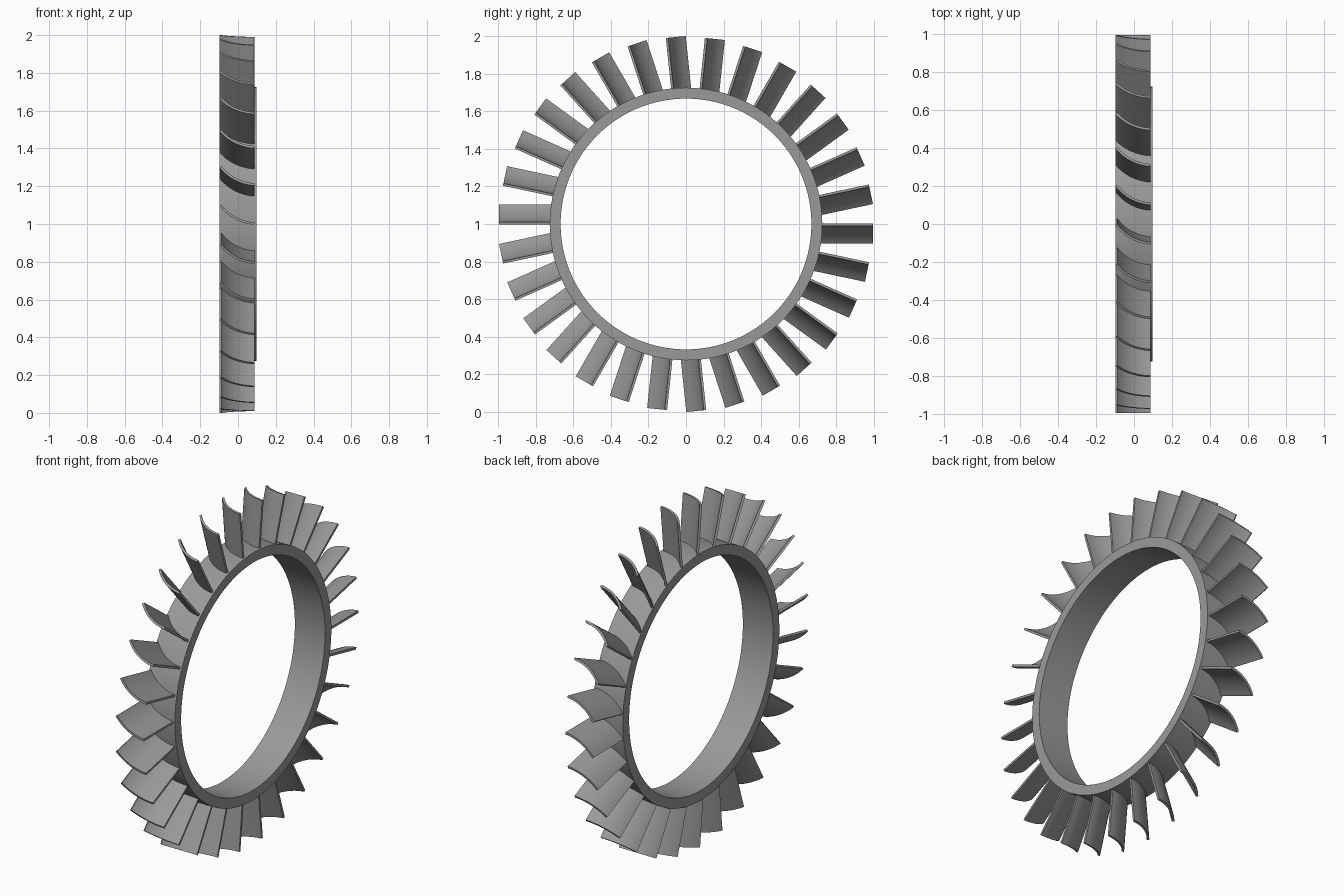
import bpy, bmesh, math

if "Cube" in bpy.data.objects:
    bpy.data.objects.remove(bpy.data.objects["Cube"])

CENTRE_Z = 1.0
BLADES = 30
RING_SIDES = 128

grey = bpy.data.materials.new("metal grey")
grey.diffuse_color = (0.32, 0.32, 0.32, 1)
grey.use_nodes = True
grey.node_tree.nodes["Principled BSDF"].inputs["Base Color"].default_value = grey.diffuse_color


def finish(bm, name):
    """Turn a bmesh into a smooth-shaded mesh with sharp edges kept."""
    bmesh.ops.recalc_face_normals(bm, faces=bm.faces)
    mesh = bpy.data.meshes.new(name)
    bm.to_mesh(mesh)
    bm.free()
    mesh.materials.append(grey)
    obj = bpy.data.objects.new(name, mesh)
    bpy.context.collection.objects.link(obj)
    obj.location.z = CENTRE_Z
    bpy.ops.object.select_all(action='DESELECT')
    obj.select_set(True)
    bpy.context.view_layer.objects.active = obj
    bpy.ops.object.shade_smooth_by_angle(angle=math.radians(30))
    return obj


# Hub ring: rectangular section revolved around the x axis
bm = bmesh.new()
section = [(-0.098, 0.667), (0.098, 0.667), (0.098, 0.725), (-0.098, 0.725)]
loops = []
for i in range(RING_SIDES):
    a = math.tau * i / RING_SIDES
    loops.append([bm.verts.new((x, r * math.cos(a), r * math.sin(a))) for x, r in section])
for i in range(RING_SIDES):
    p, q = loops[i], loops[(i + 1) % RING_SIDES]
    for k in range(4):
        n = (k + 1) % 4
        bm.faces.new((p[k], p[n], q[n], q[k]))
finish(bm, "hub_ring")

# Blade: thin curved section extruded outwards along -y
STEPS = 14
ROOT, TIP = 0.70, 0.995
angles = [math.radians(53 + (3.5 - 53) * i / STEPS) for i in range(STEPS + 1)]


def arc(radius, angs):
    return [(0.101 - radius * math.sin(a), 0.245 - radius * math.cos(a)) for a in angs]


outline = arc(0.249, angles) + arc(0.236, reversed(angles))
bm = bmesh.new()
base = bm.faces.new([bm.verts.new((x, -ROOT, z)) for x, z in outline])
out = bmesh.ops.extrude_face_region(bm, geom=[base], use_keep_orig=True)
tip_verts = [g for g in out["geom"] if isinstance(g, bmesh.types.BMVert)]
bmesh.ops.translate(bm, verts=tip_verts, vec=(0, ROOT - TIP, 0))
blade = finish(bm, "blade")

# Repeat the blade evenly around the ring
for i in range(1, BLADES):
    copy = blade.copy()
    copy.name = f"blade_{i + 1}"
    copy.rotation_euler.x = -math.tau * i / BLADES
    bpy.context.collection.objects.link(copy)
